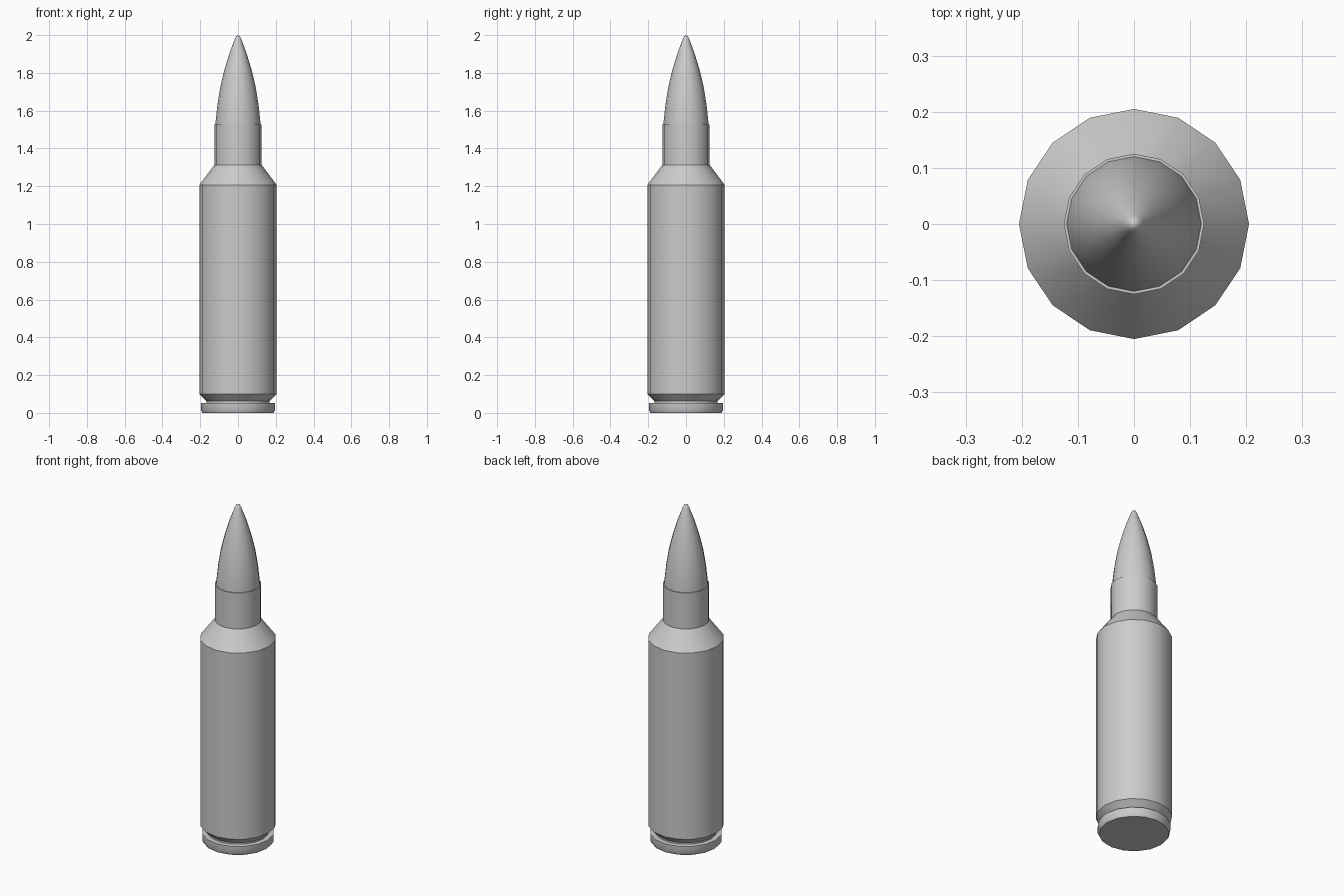
import bpy, bmesh
from math import cos, sin, pi, radians

if "Cube" in bpy.data.objects:
    bpy.data.objects.remove(bpy.data.objects["Cube"])

SIDES = 16


def lathe(name, profile, angle=35):
    """Revolve (radius, z) points; zero radius makes a pole."""
    bm = bmesh.new()
    rings = []
    for r, z in profile:
        if r == 0:
            rings.append([bm.verts.new((0, 0, z))] * SIDES)
        else:
            rings.append([bm.verts.new((r * cos(2 * pi * i / SIDES), r * sin(2 * pi * i / SIDES), z))
                          for i in range(SIDES)])
    for a, b in zip(rings, rings[1:]):
        for i in range(SIDES):
            j = (i + 1) % SIDES
            bm.faces.new(dict.fromkeys((a[i], a[j], b[j], b[i])))
    # flat cap on any open end
    if profile[0][0]:
        bm.faces.new(rings[0][::-1])
    if profile[-1][0]:
        bm.faces.new(rings[-1])
    bmesh.ops.recalc_face_normals(bm, faces=bm.faces)
    mesh = bpy.data.meshes.new(name)
    bm.to_mesh(mesh)
    bm.free()
    ob = bpy.data.objects.new(name, mesh)
    bpy.context.collection.objects.link(ob)
    bpy.ops.object.select_all(action='DESELECT')
    ob.select_set(True)
    bpy.context.view_layer.objects.active = ob
    bpy.ops.object.shade_smooth_by_angle(angle=radians(angle))
    return ob


# case: rim, extractor groove, body, shoulder and neck
lathe("case", [(0.188, 0), (0.195, 0.012), (0.195, 0.053), (0.166, 0.053),
               (0.166, 0.062), (0.205, 0.1), (0.205, 1.207),
               (0.125, 1.313), (0.125, 1.527)])

# pointed tip seated in the neck
lathe("tip", [(0.12, 1.5), (0.12, 1.527), (0.109, 1.63), (0.093, 1.73),
              (0.071, 1.82), (0.045, 1.905), (0.018, 1.977),
              (0.010, 1.994), (0, 2.0)])
